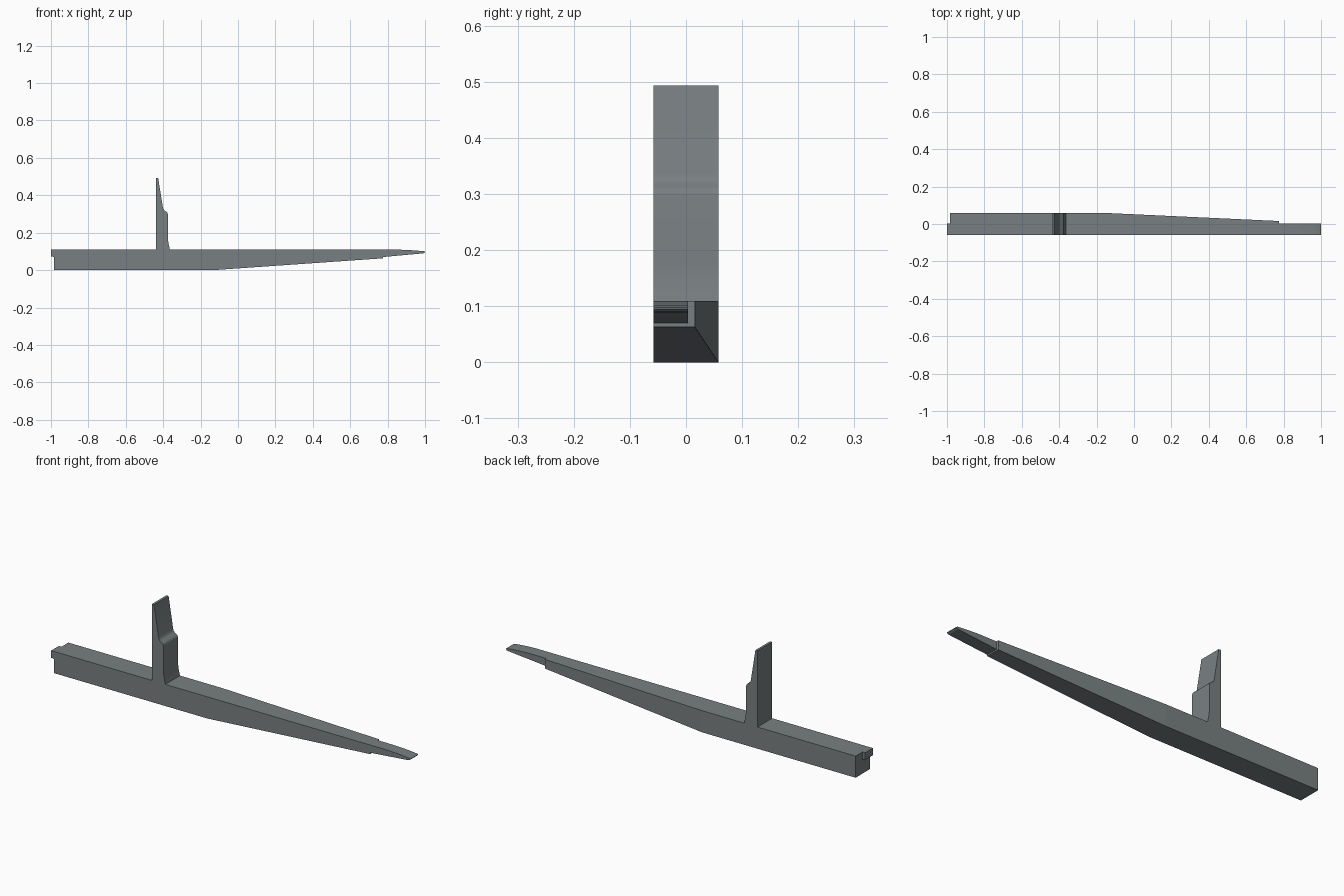
import bpy, bmesh

if "Cube" in bpy.data.objects:
    bpy.data.objects.remove(bpy.data.objects["Cube"])

grey = bpy.data.materials.new("slate_grey")
grey.diffuse_color = (0.19, 0.215, 0.22, 1)
grey.use_nodes = True
grey.node_tree.nodes["Principled BSDF"].inputs["Base Color"].default_value = grey.diffuse_color

FRONT, BACK, TONGUE_BACK = -0.058, 0.058, 0.004
TOP = 0.109


def finish(name, bm, angle=0.5):
    bmesh.ops.recalc_face_normals(bm, faces=bm.faces)
    mesh = bpy.data.meshes.new(name)
    bm.to_mesh(mesh)
    bm.free()
    mesh.materials.append(grey)
    obj = bpy.data.objects.new(name, mesh)
    bpy.context.collection.objects.link(obj)
    bpy.ops.object.select_all(action='DESELECT')
    obj.select_set(True)
    bpy.context.view_layer.objects.active = obj
    bpy.ops.object.shade_smooth_by_angle(angle=angle)
    return obj


def extrude_profile(name, profile, y0, y1):
    """Side profile in x, z pushed from y0 to y1."""
    bm = bmesh.new()
    face = bm.faces.new([bm.verts.new((x, y0, z)) for x, z in profile])
    new = bmesh.ops.extrude_face_region(bm, geom=[face])["geom"]
    moved = [v for v in new if isinstance(v, bmesh.types.BMVert)]
    bmesh.ops.translate(bm, verts=moved, vec=(0, y1 - y0, 0))
    return finish(name, bm)


# Beam: rectangular sections, tapering at the back and underside
bm = bmesh.new()
rings = []
for x, back, bottom in ((-0.985, BACK, 0), (-0.13, BACK, 0), (0.775, 0.016, 0.063)):
    corners = ((FRONT, bottom), (back, bottom), (back, TOP), (FRONT, TOP))
    rings.append([bm.verts.new((x, y, z)) for y, z in corners])
for a, b in zip(rings, rings[1:]):
    for i in range(4):
        j = (i + 1) % 4
        bm.faces.new((a[i], a[j], b[j], b[i]))
bm.faces.new(rings[0])
bm.faces.new(rings[-1])
finish("beam", bm, 0.02)

# Tongue with a thin rounded nose
extrude_profile("nose_tongue", [
    (0.775, 0.070), (0.985, 0.089), (0.995, 0.091), (1.0, 0.095), (1.0, 0.098),
    (0.993, 0.101), (0.96, 0.104), (0.92, 0.107), (0.87, TOP), (0.775, TOP)],
    FRONT, TONGUE_BACK)

# Short tab at the other end
extrude_profile("end_tab", [
    (-1.0, 0.073), (-0.985, 0.071), (-0.985, TOP), (-1.0, TOP)],
    FRONT, TONGUE_BACK)

# Upright post with a rounded shoulder and a flared foot
extrude_profile("post", [
    (-0.439, TOP), (-0.439, 0.493), (-0.427, 0.493), (-0.402, 0.337),
    (-0.399, 0.326), (-0.394, 0.319), (-0.382, 0.312), (-0.377, 0.306),
    (-0.375, 0.297), (-0.375, 0.175), (-0.372, 0.145), (-0.364, TOP)],
    FRONT, BACK)
